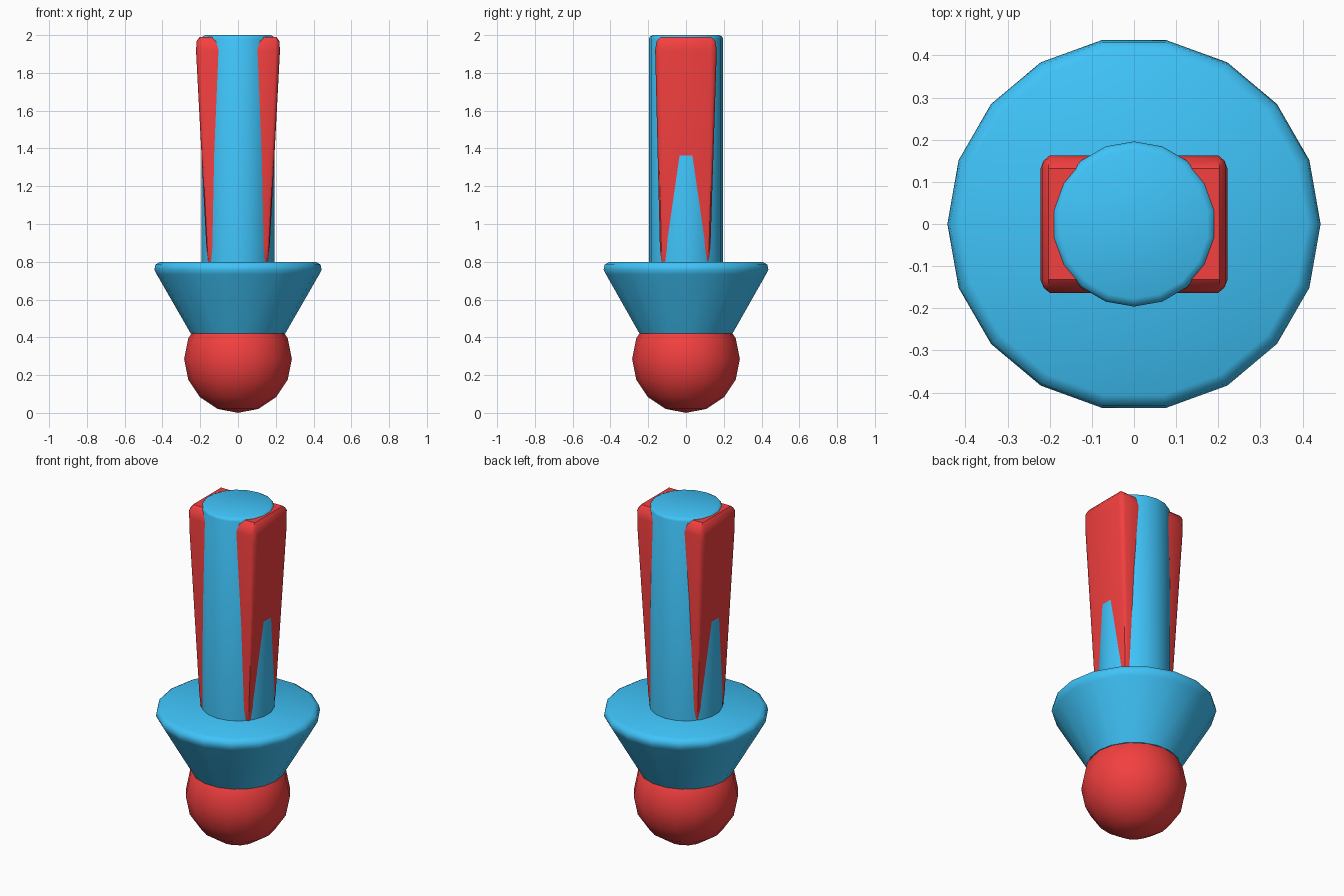
import bpy, bmesh
from math import sin, cos, pi, radians

if "Cube" in bpy.data.objects:
    bpy.data.objects.remove(bpy.data.objects["Cube"])


def material(name, rgb):
    m = bpy.data.materials.new(name)
    m.diffuse_color = (*rgb, 1)
    m.use_nodes = True
    m.node_tree.nodes["Principled BSDF"].inputs["Base Color"].default_value = m.diffuse_color
    return m


BLUE = material("blue", (0.05, 0.55, 0.95))
RED = material("red", (0.9, 0.05, 0.05))


def finish(name, bm, mat, angle):
    bmesh.ops.recalc_face_normals(bm, faces=bm.faces)
    me = bpy.data.meshes.new(name)
    bm.to_mesh(me)
    bm.free()
    me.materials.append(mat)
    ob = bpy.data.objects.new(name, me)
    bpy.context.collection.objects.link(ob)
    bpy.ops.object.select_all(action='DESELECT')
    ob.select_set(True)
    bpy.context.view_layer.objects.active = ob
    bpy.ops.object.shade_smooth_by_angle(angle=radians(angle))
    return ob


def lathe(name, profile, sides, start, mat, angle):
    """Closed solid of revolution from (radius, z) points, capped at both ends."""
    bm = bmesh.new()
    rings = []
    for r, z in profile:
        rings.append([bm.verts.new((r * cos(start + 2 * pi * i / sides),
                                    r * sin(start + 2 * pi * i / sides), z))
                      for i in range(sides)])
    for a, b in zip(rings, rings[1:]):
        for i in range(sides):
            j = (i + 1) % sides
            bm.faces.new((a[i], a[j], b[j], b[i]))
    bm.faces.new(rings[0][::-1])
    bm.faces.new(rings[-1])
    return finish(name, bm, mat, angle)


def wedge(name, side):
    """Rounded box tapering downwards, half sunk into the shaft."""
    bm = bmesh.new()
    bmesh.ops.create_cube(bm, size=1)
    bmesh.ops.bevel(bm, geom=bm.edges[:], offset=0.1, segments=2,
                    profile=0.5, affect='EDGES')
    top, height = 1.99, 1.24
    for v in bm.verts:
        z = top - (0.5 - v.co.z) * height * (0.55 if v.co.z > 0.4 else 1) \
            - (0.056 * 0.0 if v.co.z > 0.4 else 0)
        d = top - z
        x = (v.co.x + 0.5) * (0.226 - 0.0526 * d)
        y = v.co.y * 2 * (0.165 - 0.028 * d) - 0.004 * d
        v.co = (side * x, y, z)
    return finish(name, bm, RED, 40)


# Ball at the foot
bm = bmesh.new()
bmesh.ops.create_uvsphere(bm, u_segments=16, v_segments=8, radius=0.285)
bmesh.ops.translate(bm, verts=bm.verts, vec=(0, 0, 0.285))
finish("ball_tip", bm, RED, 60)

# Conical collar with rounded rim
lathe("collar", [(0.25, 0.42), (0.43, 0.733), (0.443, 0.758),
                 (0.437, 0.785), (0.412, 0.80)], 18, 0, BLUE, 50)

# Shaft with chamfered top
lathe("shaft", [(0.196, 0.78), (0.196, 1.982), (0.191, 1.993),
                (0.177, 2.0)], 18, pi / 2, BLUE, 40)

# Tapered side grips
wedge("right_grip", 1)
wedge("left_grip", -1)
